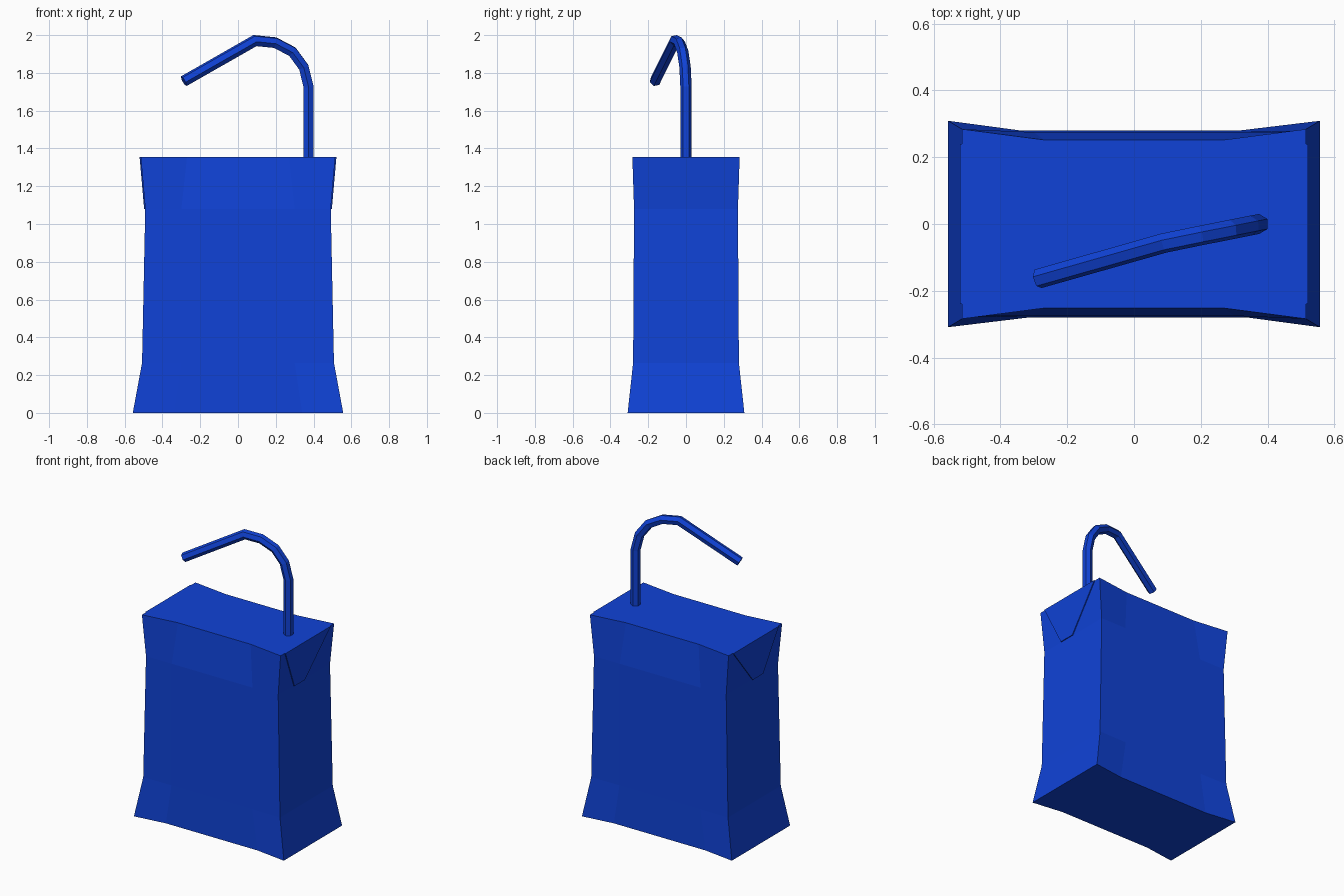
import bpy, bmesh
from mathutils import Vector

if "Cube" in bpy.data.objects:
    bpy.data.objects.remove(bpy.data.objects["Cube"])

blue = bpy.data.materials.new("blue")
blue.diffuse_color = (0.005, 0.055, 0.68, 1)
blue.use_nodes = True
blue.node_tree.nodes["Principled BSDF"].inputs["Base Color"].default_value = blue.diffuse_color


def finish(name, bm):
    bmesh.ops.recalc_face_normals(bm, faces=bm.faces)
    me = bpy.data.meshes.new(name)
    bm.to_mesh(me)
    bm.free()
    ob = bpy.data.objects.new(name, me)
    bpy.context.collection.objects.link(ob)
    me.materials.append(blue)
    return ob


def loft(name, rings):
    bm = bmesh.new()
    loops = [[bm.verts.new(p) for p in r] for r in rings]
    n = len(loops[0])
    for a, b in zip(loops, loops[1:]):
        for i in range(n):
            j = (i + 1) % n
            bm.faces.new((a[i], a[j], b[j], b[i]))
    bm.faces.new(loops[0][::-1])
    bm.faces.new(loops[-1])
    return finish(name, bm)


# Carton: corner x, corner y, panel x, panel y, height
levels = [
    (0.557, 0.309, 0.34, 0.280, 0.0),
    (0.508, 0.280, 0.30, 0.278, 0.265),
    (0.491, 0.275, 0.30, 0.275, 1.08),
    (0.515, 0.284, 0.27, 0.252, 1.355),
]
rings = []
for cx, cy, px, py, z in levels:
    rings.append([(-cx, -cy, z), (-px, -py, z), (px, -py, z), (cx, -cy, z),
                  (cx, cy, z), (px, py, z), (-px, py, z), (-cx, cy, z)])
loft("carton", rings)

# Folded side flaps, lying just proud of both ends
profile = [(-0.24, 1.355), (-0.11, 1.08), (0.0, 1.08), (0.24, 1.355)]
for side, name in ((1, "right_flap"), (-1, "left_flap")):
    def layer(off):
        return [(side * (0.491 + (z - 1.08) * 0.0873 + off), y, z) for y, z in profile]
    loft(name, [layer(-0.004), layer(0.006)])

# Bent six-sided straw, rings mitred at each bend
path = [Vector(p) for p in (
    (0.374, 0, 1.34), (0.374, 0, 1.725), (0.348, -0.005, 1.83), (0.288, -0.017, 1.912),
    (0.197, -0.035, 1.96), (0.09, -0.057, 1.971), (-0.287, -0.164, 1.756))]
r = 0.03
ring = [Vector((0.374 + r * a, r * b, 1.34)) for a, b in
        ((0.87, 0.5), (0, 1), (-0.87, 0.5), (-0.87, -0.5), (0, -1), (0.87, -0.5))]
rings = [ring]
for k in range(1, len(path)):
    d = (path[k] - path[k - 1]).normalized()
    nxt = (path[k + 1] - path[k]).normalized() if k + 1 < len(path) else d
    n = (d + nxt).normalized()
    ring = [p + d * ((path[k] - p).dot(n) / d.dot(n)) for p in ring]
    rings.append(ring)
loft("straw", rings)
